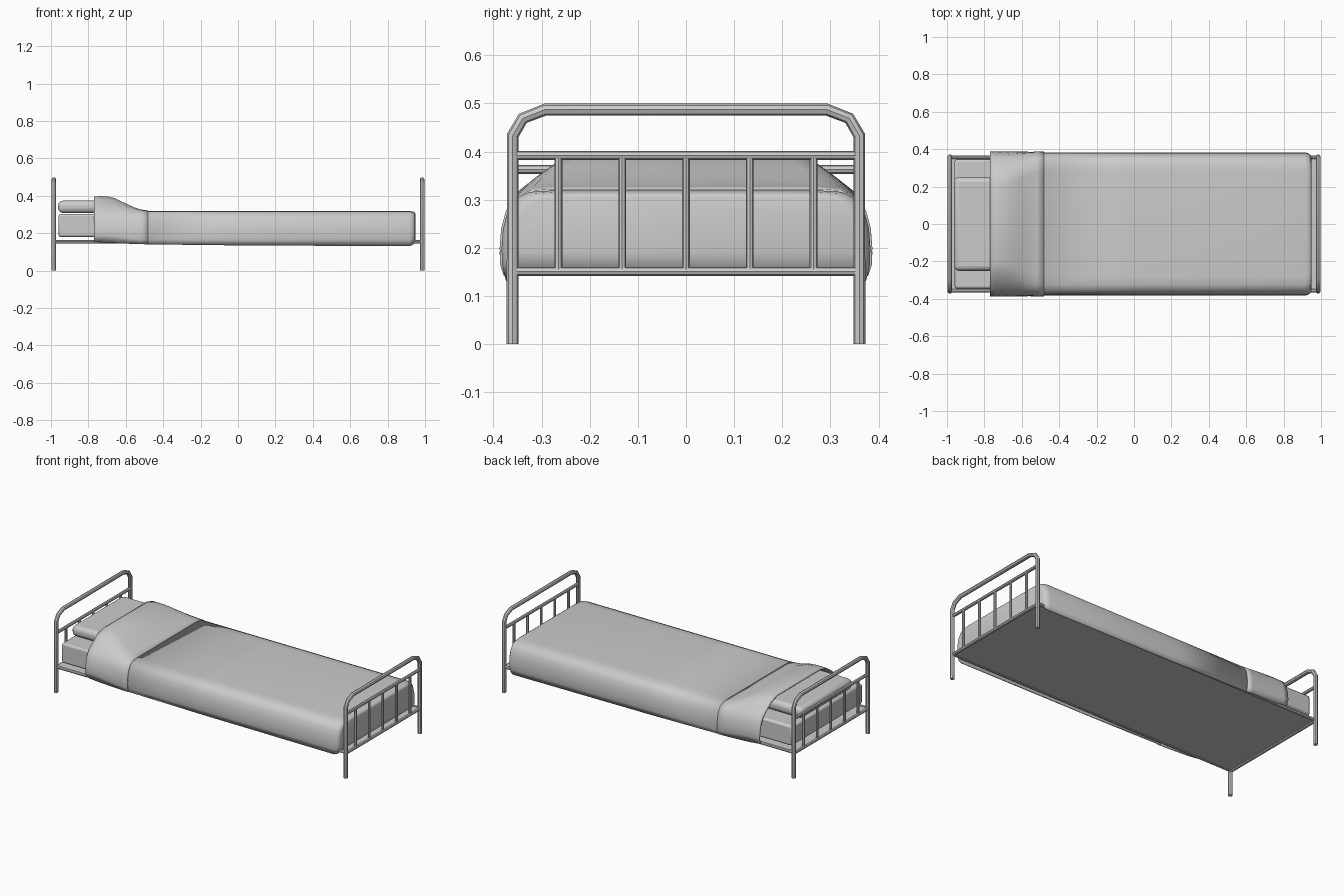
import bpy, bmesh, math

if "Cube" in bpy.data.objects:
    bpy.data.objects.remove(bpy.data.objects["Cube"])


def smooth(ob, angle=40):
    bpy.ops.object.select_all(action='DESELECT')
    ob.select_set(True)
    bpy.context.view_layer.objects.active = ob
    bpy.ops.object.shade_smooth_by_angle(angle=math.radians(angle))


def tube(name, pts, r):
    cu = bpy.data.curves.new(name, 'CURVE')
    cu.dimensions = '3D'
    cu.bevel_depth, cu.bevel_resolution, cu.use_fill_caps = r, 2, True
    sp = cu.splines.new('POLY')
    sp.points.add(len(pts) - 1)
    for p, c in zip(sp.points, pts):
        p.co = (*c, 1)
    ob = bpy.data.objects.new(name, cu)
    bpy.context.collection.objects.link(ob)
    bpy.ops.object.select_all(action='DESELECT')
    ob.select_set(True)
    bpy.context.view_layer.objects.active = ob
    bpy.ops.object.convert(target='MESH')
    smooth(bpy.context.object)


def box(name, lo, hi, bevel=0, segs=2):
    bpy.ops.mesh.primitive_cube_add(size=1, location=[(a + b) / 2 for a, b in zip(lo, hi)])
    ob = bpy.context.object
    ob.name = name
    ob.scale = [b - a for a, b in zip(lo, hi)]
    bpy.ops.object.transform_apply(location=False, rotation=False)
    if bevel:
        m = ob.modifiers.new('round', 'BEVEL')
        m.width, m.segments = bevel, segs
        smooth(ob)
    return ob


def cloth(name, sections, thick, cap=False):
    # each section: x and a half profile of (y, z) running from hem to crown
    bm = bmesh.new()
    rows = []
    for x, half in sections:
        prof = [(-y, z) for y, z in half] + [(y, z) for y, z in reversed(half)]
        rows.append([bm.verts.new((x, y, z)) for y, z in prof])
    for a, b in zip(rows, rows[1:]):
        for i in range(len(a) - 1):
            bm.faces.new((a[i], b[i], b[i + 1], a[i + 1]))
    if cap:
        bm.faces.new(rows[-1])
    bmesh.ops.recalc_face_normals(bm, faces=bm.faces)
    # make sure the crown faces upward
    bm.faces.ensure_lookup_table()
    if max(bm.faces, key=lambda f: f.calc_center_median().z).normal.z < 0:
        bmesh.ops.reverse_faces(bm, faces=bm.faces)
    me = bpy.data.meshes.new(name)
    bm.to_mesh(me)
    bm.free()
    ob = bpy.data.objects.new(name, me)
    bpy.context.collection.objects.link(ob)
    m = ob.modifiers.new('thickness', 'SOLIDIFY')
    m.thickness, m.offset = thick, -1
    smooth(ob, 50)


# Head and foot frames: bent tube, two rails, five spindles
half = [(0.36, 0), (0.36, 0.433), (0.339, 0.469), (0.293, 0.487)]
for end, x, zr in (('head', -0.985, 0.363), ('foot', 0.985, 0.392)):
    path = [(x, -y, z) for y, z in half] + [(x, y, z) for y, z in reversed(half)]
    tube(end + '_frame', path, 0.0125)
    for part, z in (('_upper_rail', zr), ('_lower_rail', 0.151)):
        tube(end + part, [(x, -0.36, z), (x, 0.36, z)], 0.0095)
    for i in range(-2, 3):
        tube(end + '_spindle', [(x, i * 0.1325, 0.155), (x, i * 0.1325, zr)], 0.008)

# Side rails and base panel
for s in (-1, 1):
    tube('side_rail', [(-0.985, s * 0.357, 0.155), (0.985, s * 0.357, 0.155)], 0.0095)
box('base_panel', (-0.98, -0.355, 0.15), (0.98, 0.355, 0.158))

# Mattress and pillow
box('mattress', (-0.96, -0.345, 0.18), (0.93, 0.345, 0.303), 0.012)
box('pillow', (-0.962, -0.25, 0.308), (-0.65, 0.25, 0.374), 0.026, 3)


# Blanket with a rounded, closed foot end
def drape(hem, grow=0.0, lift=0.0):
    return [(0.374 + grow, hem), (0.382 + grow, 0.165), (0.383 + grow, 0.2), (0.38 + grow, 0.24),
            (0.37 + grow, 0.277), (0.352 + grow, 0.304), (0.325, 0.316 + lift), (0.28, 0.319 + lift)]


def shrink(prof, d):
    return [(y - d, z + (d if z < 0.2 else -d * 0.5)) for y, z in prof]


b = drape(0.131)
cloth('blanket', [(-0.5, drape(0.141)), (0.0, drape(0.135)), (0.915, b), (0.935, shrink(b, 0.006)),
                  (0.945, shrink(b, 0.016)), (0.948, shrink(b, 0.028))], 0.006, True)


# Folded sheet that rises over the pillow
def fold(t, hem):
    low = drape(hem, 0.004, 0.003)
    high = [(0.376, hem), (0.387, 0.19), (0.382, 0.235), (0.372, 0.28),
            (0.35, 0.316), (0.31, 0.348), (0.265, 0.38), (0.21, 0.397)]
    return [(a[0] + (c[0] - a[0]) * t, a[1] + (c[1] - a[1]) * t) for a, c in zip(low, high)]


cloth('folded_sheet', [(-0.77, fold(0.97, 0.157)), (-0.74, fold(1.02, 0.153)), (-0.70, fold(1.0, 0.149)),
                       (-0.66, fold(0.88, 0.147)), (-0.61, fold(0.56, 0.145)), (-0.56, fold(0.25, 0.143)),
                       (-0.52, fold(0.07, 0.142)), (-0.482, fold(0.0, 0.141))], 0.006)
